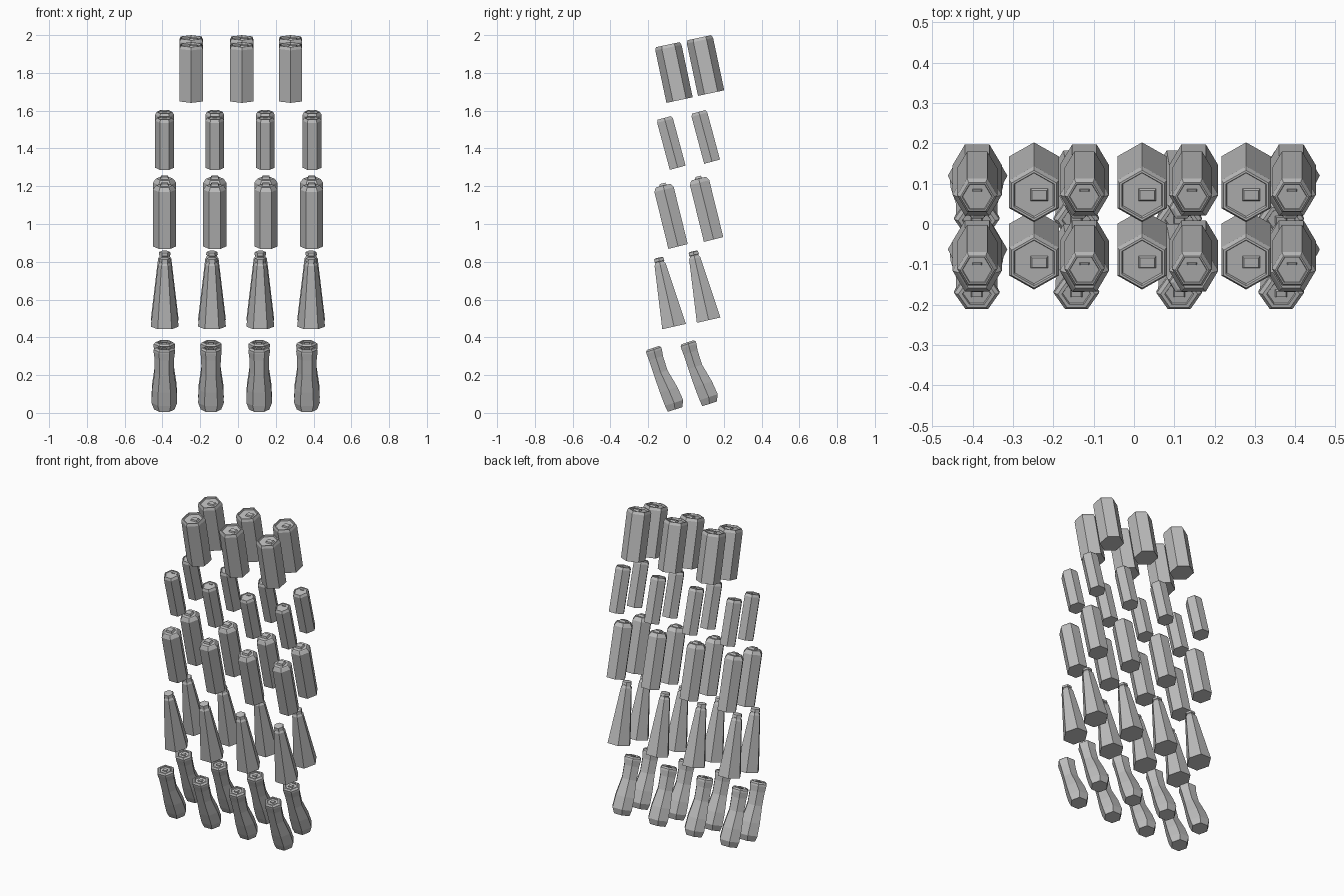
import bpy, bmesh
from math import sin, cos, pi, radians
from mathutils import Matrix

cube = bpy.data.objects.get("Cube")
if cube:
    bpy.data.objects.remove(cube)

grey = bpy.data.materials.new("plain_grey")
grey.use_nodes = True
tone = (0.5, 0.5, 0.5, 1)
grey.diffuse_color = tone
grey.node_tree.nodes["Principled BSDF"].inputs["Base Color"].default_value = tone


def container_mesh(name, profile, turn=0, squash=1, tab=None):
    """Six-sided loft; profile rows are (height, radius, shift in y).
    tab is (width, depth, thickness, y, z) of the small piece on the lid."""
    bm = bmesh.new()
    rings = []
    for z, r, shift in profile:
        rings.append([bm.verts.new((r * cos(a), r * squash * sin(a) + shift, z))
                      for a in (turn + i * pi / 3 for i in range(6))])
    for low, high in zip(rings, rings[1:]):
        for i in range(6):
            j = (i + 1) % 6
            bm.faces.new((low[i], low[j], high[j], high[i]))
    bm.faces.new(rings[0][::-1])
    bm.faces.new(rings[-1])
    if tab:
        w, d, h, y, z = tab
        place = Matrix.Translation((0, y, z)) @ Matrix.Diagonal((w, d, h, 1))
        verts = bmesh.ops.create_cube(bm, size=1, matrix=place)["verts"]
        for v in verts:                      # taper the upper edge
            if v.co.z > z:
                v.co.x *= 0.8
                v.co.y = y + (v.co.y - y) * 0.75
    mesh = bpy.data.meshes.new(name)
    bm.to_mesh(mesh)
    bm.free()
    mesh.materials.append(grey)
    return mesh


def straight(*pairs):
    return [(z, r, 0) for z, r in pairs]


def place_row(name, mesh, xs, spots, tilt):
    """Two ranks of leaning containers; spots are (y, z) of the base centre."""
    for rank, (y, z) in zip(("front", "back"), spots):
        for n, x in enumerate(xs, 1):
            ob = bpy.data.objects.new(f"{name}_{rank}_{n}", mesh)
            ob.location = (x, y, z)
            ob.rotation_euler.x = radians(tilt)
            bpy.context.collection.objects.link(ob)


# Waisted bottles on the lowest shelf, flat in front and bulging behind
waisted = container_mesh(
    "waisted_bottle",
    [(0, 0.054, 0), (0.035, 0.068, 0.006), (0.11, 0.065, 0.0), (0.21, 0.051, -0.012),
     (0.29, 0.052, -0.012), (0.325, 0.057, -0.01), (0.337, 0.056, -0.01),
     (0.346, 0.046, -0.01), (0.346, 0.036, -0.01), (0.338, 0.034, -0.01)],
    squash=0.86, tab=(0.03, 0.02, 0.008, -0.01, 0.341))
place_row("waisted_bottle", waisted, (-0.39, -0.143, 0.112, 0.365),
          ((-0.058, 0.018), (0.125, 0.048)), 18)

# Tapered bottles with a small cap
tapered = container_mesh(
    "tapered_bottle",
    straight((0, 0.074), (0.335, 0.035), (0.345, 0.028), (0.352, 0.027),
             (0.354, 0.031), (0.37, 0.029), (0.374, 0.02)))
place_row("tapered_bottle", tapered, (-0.388, -0.138, 0.118, 0.387),
          ((-0.063, 0.457), (0.12, 0.491)), 12.7)

# Tall jars with a raised lid piece
jar = container_mesh(
    "tall_jar",
    straight((0, 0.061), (0.31, 0.061), (0.328, 0.049), (0.332, 0.044)),
    tab=(0.045, 0.04, 0.014, 0, 0.337))
place_row("tall_jar", jar, (-0.389, -0.123, 0.148, 0.39),
          ((-0.042, 0.881), (0.146, 0.918)), 13.8)

# Slim cans with a narrow opening strip
slim = container_mesh(
    "slim_can",
    straight((0, 0.05), (0.258, 0.05), (0.273, 0.042), (0.273, 0.038), (0.269, 0.036)),
    tab=(0.025, 0.006, 0.006, 0.016, 0.271))
place_row("slim_can", slim, (-0.389, -0.123, 0.144, 0.392),
          ((-0.044, 1.298), (0.138, 1.33)), 15)

# Wide cans on the top shelf with a recessed lid and pull tab
wide = container_mesh(
    "wide_can",
    straight((0, 0.071), (0.284, 0.071), (0.3, 0.064), (0.3, 0.058), (0.29, 0.055)),
    turn=pi / 6, tab=(0.045, 0.032, 0.01, 0, 0.294))
for v in wide.vertices[-8:]:                 # tab sits a little off centre
    v.co.x += 0.013
place_row("wide_can", wide, (-0.248, 0.02, 0.278),
          ((-0.034, 1.656), (0.133, 1.693)), 12)
